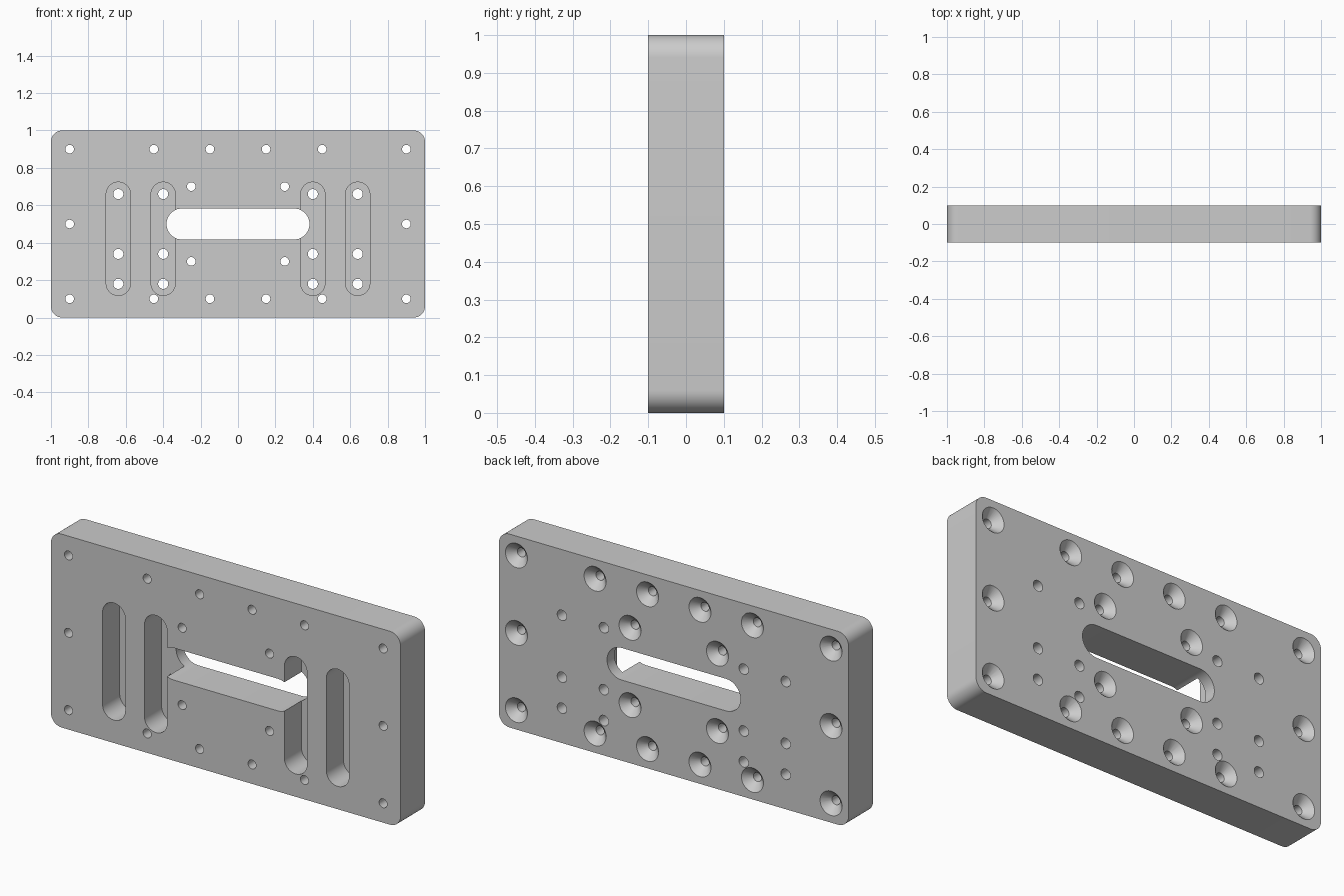
import bpy
import bmesh
from math import cos, sin, pi, radians

old = bpy.data.objects.get("Cube")
if old:
    bpy.data.objects.remove(old, do_unlink=True)

THICK = 0.1   # half thickness of the plate
OVER = 0.05   # how far cutters reach past a face


def rounded(cx, cz, hw, hh, r, steps=10):
    """Rounded rectangle outline; becomes a slot or circle when r fills it."""
    pts = []
    for i, (sx, sz) in enumerate([(1, 1), (-1, 1), (-1, -1), (1, -1)]):
        for k in range(steps + 1):
            a = (i + k / steps) * pi / 2
            pts.append((cx + sx * (hw - r) + r * cos(a),
                        cz + sz * (hh - r) + r * sin(a)))
    return pts


def loft(bm, sections):
    """Closed solid through outlines placed at increasing y."""
    rings = [[bm.verts.new((x, y, z)) for x, z in pts] for y, pts in sections]
    n = len(rings[0])
    for a, b in zip(rings, rings[1:]):
        for i in range(n):
            j = (i + 1) % n
            bm.faces.new((a[i], a[j], b[j], b[i]))
    bm.faces.new(rings[0])
    bm.faces.new(rings[-1])


def make(name, solids):
    bm = bmesh.new()
    for sections in solids:
        loft(bm, sections)
    bmesh.ops.remove_doubles(bm, verts=bm.verts, dist=1e-5)
    bmesh.ops.recalc_face_normals(bm, faces=bm.faces)
    me = bpy.data.meshes.new(name)
    bm.to_mesh(me)
    bm.free()
    ob = bpy.data.objects.new(name, me)
    bpy.context.collection.objects.link(ob)
    return ob


def prism(outline, y0=-THICK - OVER, y1=THICK + OVER):
    return [(y0, outline), (y1, outline)]


def disc(x, z, r):
    return rounded(x, z, r, r, r, 8)


def screw_hole(x, z, small=0.023, big=0.063):
    """Through hole with a conical sink opening on the back."""
    depth = big - small
    return [(-THICK - OVER, disc(x, z, small)),
            (THICK - depth, disc(x, z, small)),
            (THICK, disc(x, z, big)),
            (THICK + OVER, disc(x, z, big))]


# Plate blank
plate = make("mounting_plate", [prism(rounded(0, 0.5, 1, 0.5, 0.06), -THICK, THICK)])

grey = bpy.data.materials.new("plain grey")
grey.use_nodes = True
colour = (0.6, 0.6, 0.6, 1)
grey.diffuse_color = colour
grey.node_tree.nodes["Principled BSDF"].inputs["Base Color"].default_value = colour
plate.data.materials.append(grey)

# Countersunk screw holes, front pockets, their bolt holes, central window
screws = [(s * x, z) for s in (-1, 1) for x, zs in
          ((0.9, (0.1, 0.5, 0.9)), (0.45, (0.1, 0.9)),
           (0.15, (0.1, 0.9)), (0.25, (0.3, 0.7))) for z in zs]
columns = [s * x for s in (-1, 1) for x in (0.4, 0.64)]
pocket_floor = 0.04

cutters = [
    make("pocket_cutter", [prism(rounded(x, 0.421, 0.065, 0.303, 0.065), y1=pocket_floor)
                           for x in columns]),
    make("window_cutter", [prism(rounded(0, 0.5, 0.382, 0.083, 0.083))]),
    make("bolt_hole_cutter", [prism(disc(x, z, 0.027))
                              for x in columns for z in (0.18, 0.34, 0.66)]),
    make("screw_hole_cutter", [screw_hole(x, z) for x, z in screws]),
]

bpy.ops.object.select_all(action='DESELECT')
bpy.context.view_layer.objects.active = plate
plate.select_set(True)
for cutter in cutters:
    cutter.hide_render = True
    mod = plate.modifiers.new(cutter.name, 'BOOLEAN')
    mod.operation = 'DIFFERENCE'
    mod.solver = 'EXACT'
    mod.object = cutter
    bpy.ops.object.modifier_apply(modifier=mod.name)
    bpy.data.objects.remove(cutter, do_unlink=True)

bpy.ops.object.shade_smooth_by_angle(angle=radians(30))
